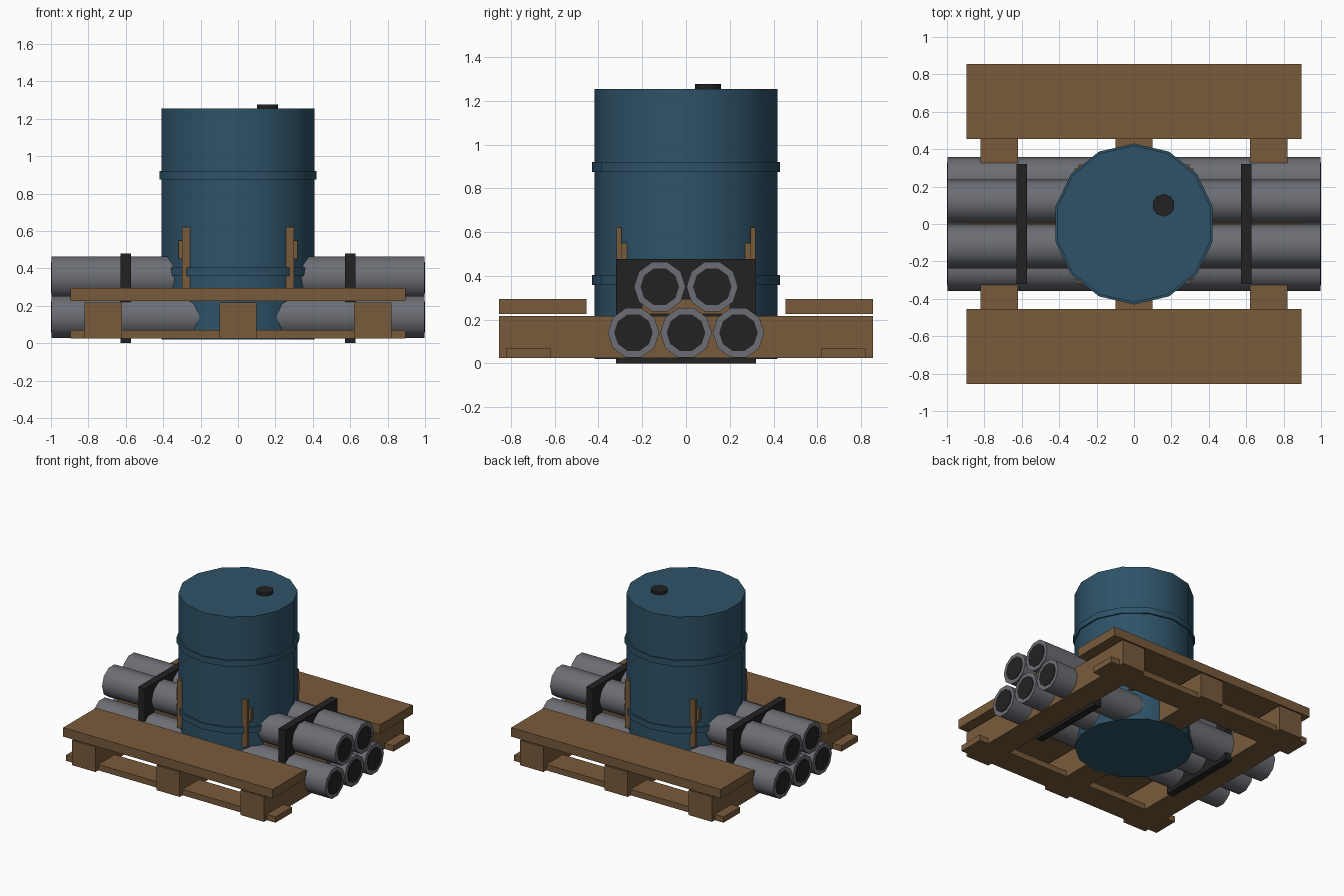
import bpy
import math

cube = bpy.data.objects.get("Cube")
if cube:
    bpy.data.objects.remove(cube, do_unlink=True)


def material(name, rgb):
    m = bpy.data.materials.new(name)
    m.use_nodes = True
    color = (*rgb, 1)
    m.diffuse_color = color
    m.node_tree.nodes["Principled BSDF"].inputs["Base Color"].default_value = color
    return m


wood = material("brown wood", (0.19, 0.105, 0.044))
blue = material("blue paint", (0.027, 0.085, 0.138))
grey = material("grey metal", (0.15, 0.155, 0.175))
black = material("black", (0.016, 0.016, 0.016))


def box(name, x, y, z, mat):
    """Box between the (low, high) pairs given for each axis."""
    spans = (x, y, z)
    bpy.ops.mesh.primitive_cube_add(size=1, location=[sum(s) / 2 for s in spans])
    ob = bpy.context.object
    ob.name = name
    ob.scale = [s[1] - s[0] for s in spans]
    bpy.ops.object.transform_apply(location=False, rotation=False, scale=True)
    ob.data.materials.append(mat)
    return ob


def cylinder(name, sides, radius, length, centre, mat, rotation=(0, 0, 0)):
    bpy.ops.mesh.primitive_cylinder_add(vertices=sides, radius=radius, depth=length,
                                        location=centre, rotation=rotation)
    ob = bpy.context.object
    ob.name = name
    ob.data.materials.append(mat)
    bpy.ops.object.shade_smooth_by_angle(angle=math.radians(40))
    return ob


# Pallet: runners, bottom boards and deck boards
for name, x in (("left", 0.72), ("middle", 0), ("right", -0.72)):
    box(name + "_runner", (x - 0.1, x + 0.1), (-0.855, 0.855), (0.025, 0.217), wood)
for name, y in (("front", -0.72), ("back", 0.72)):
    box(name + "_bottom_board", (-0.895, 0.895), (y - 0.1, y + 0.1), (0.025, 0.07), wood)
for name, y in (("front", -0.655), ("middle", 0), ("back", 0.655)):
    box(name + "_deck_board", (-0.895, 0.895), (y - 0.2, y + 0.2), (0.225, 0.295), wood)

# Barrel with two hoops and a cap
cylinder("barrel", 14, 0.419, 1.235, (0, 0, 0.6375), blue)
for name, z in (("lower", 0.381), ("upper", 0.898)):
    cylinder(name + "_hoop", 14, 0.43, 0.046, (0, 0, z), blue)
cylinder("barrel_cap", 10, 0.06, 0.03, (0.158, 0.1, 1.262), black)

# Stacked pipes with dark bores
lying = (0, math.radians(90), 0)
for i, (y, z) in enumerate(((-0.24, 0.14), (0, 0.14), (0.24, 0.14), (-0.12, 0.35), (0.12, 0.35))):
    cylinder(f"pipe_{i + 1}", 10, 0.118, 1.992, (0, y, z), grey, lying)
    cylinder(f"pipe_bore_{i + 1}", 10, 0.088, 2.0, (0, y, z), black, lying)

# Straps, upright stakes and their cleats
for side, sx in (("left", 1), ("right", -1)):
    box(side + "_strap", sorted((sx * 0.572, sx * 0.628)), (-0.32, 0.32), (0, 0.478), black)
    for end, sy in (("front", -1), ("back", 1)):
        box(f"{end}_{side}_stake", sorted((sx * 0.257, sx * 0.299)),
            sorted((sy * 0.295, sy * 0.317)), (0.25, 0.62), wood)
        box(f"{end}_{side}_cleat", sorted((sx * 0.275, sx * 0.317)),
            sorted((sy * 0.265, sy * 0.297)), (0.45, 0.55), wood)
